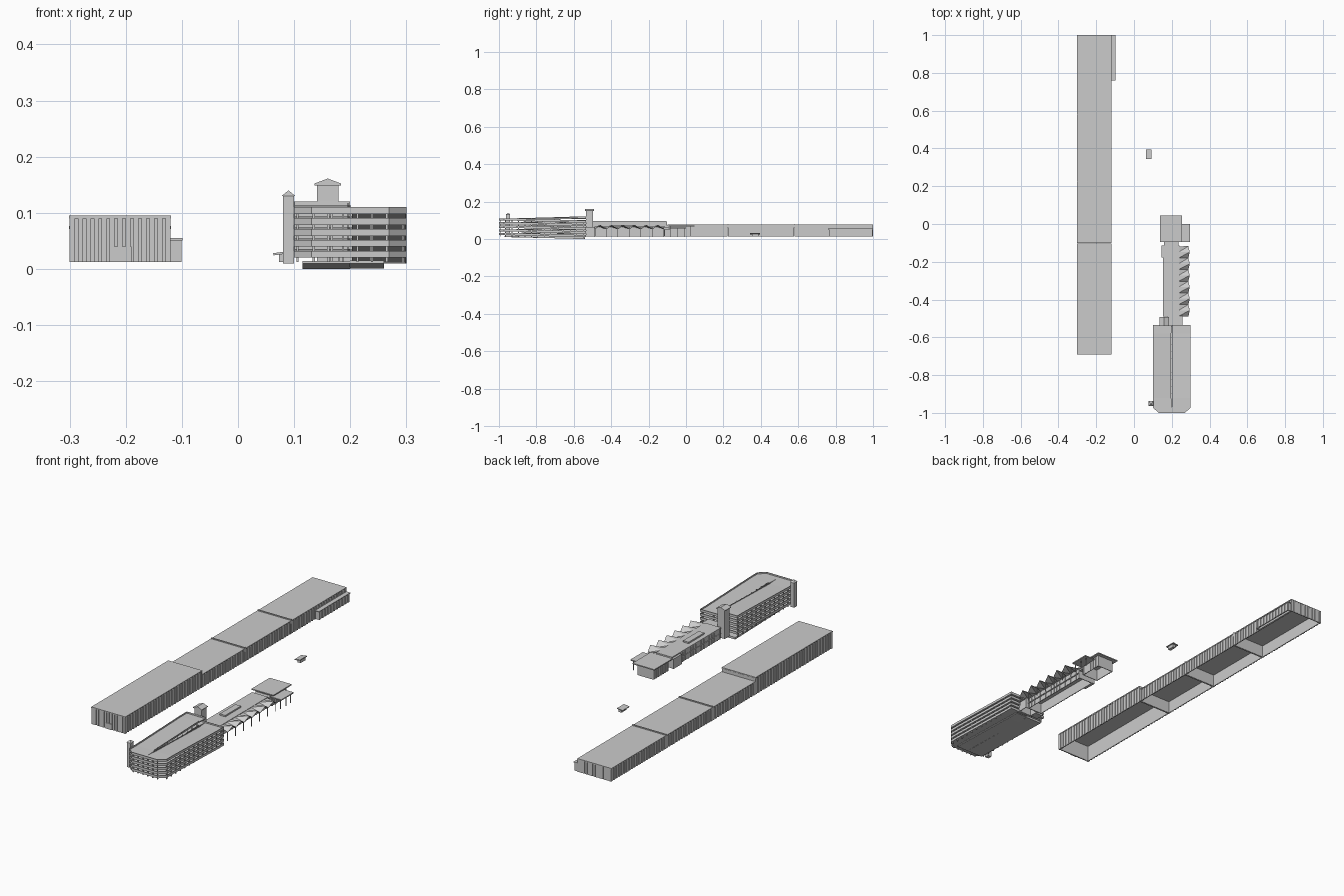
import bpy, bmesh
from mathutils import Vector

if "Cube" in bpy.data.objects:
    bpy.data.objects.remove(bpy.data.objects["Cube"])


def mesh_object(name, verts, faces, thickness=0.0):
    me = bpy.data.meshes.new(name)
    me.from_pydata(verts, [], faces)
    bm = bmesh.new()
    bm.from_mesh(me)
    bmesh.ops.recalc_face_normals(bm, faces=bm.faces)
    bm.to_mesh(me)
    bm.free()
    ob = bpy.data.objects.new(name, me)
    bpy.context.collection.objects.link(ob)
    if thickness:
        m = ob.modifiers.new("Solidify", 'SOLIDIFY')
        m.thickness = thickness
        m.offset = 0
    return ob


def boxes(name, items):
    """One object from boxes given as (x0, x1, y0, y1, z0, z1)."""
    v, f = [], []
    for x0, x1, y0, y1, z0, z1 in items:
        n = len(v)
        v += [(x, y, z) for x in (x0, x1) for y in (y0, y1) for z in (z0, z1)]
        f += [[n + i for i in q] for q in ((0, 1, 3, 2), (4, 6, 7, 5), (0, 4, 5, 1),
                                           (2, 3, 7, 6), (0, 2, 6, 4), (1, 5, 7, 3))]
    return mesh_object(name, v, f)


def walls(name, x0, x1, y0, y1, z0, z1, t=0.003):
    """Four walls, open at the bottom."""
    return boxes(name, [(x0, x0 + t, y0, y1, z0, z1), (x1 - t, x1, y0, y1, z0, z1),
                        (x0 + t, x1 - t, y0, y0 + t, z0, z1), (x0 + t, x1 - t, y1 - t, y1, z0, z1)])


def loft(name, rings):
    """Solid lofted through rings (x0, x1, y, z0, z1)."""
    v, f = [], []
    for x0, x1, y, z0, z1 in rings:
        v += [(x0, y, z0), (x1, y, z0), (x1, y, z1), (x0, y, z1)]
    for i in range(len(rings) - 1):
        f += [[4 * i + j, 4 * i + (j + 1) % 4, 4 * i + 4 + (j + 1) % 4, 4 * i + 4 + j] for j in range(4)]
    f += [[0, 1, 2, 3], [len(v) - 4 + j for j in range(4)]]
    return mesh_object(name, v, f)


def ribbon(name, path, height, thickness):
    """Upright wall following a path of bottom points."""
    n = len(path)
    v = list(path) + [(x, y, z + height) for x, y, z in path]
    return mesh_object(name, v, [[i, i + 1, n + i + 1, n + i] for i in range(n - 1)], thickness)


def steps(a, b, n):
    return [a + (b - a) * i / n for i in range(n + 1)]


# Long hall: four sections, pilasters and roofs
HX0, HX1, G = -0.30, -0.12, 0.012
cuts = [-0.69, -0.10, 0.225, 0.58, 1.0]
pil = []
for i in range(4):
    a, b = cuts[i], cuts[i + 1]
    top = 0.095 if i == 0 else 0.076
    walls(f"hall_walls_{i}", HX0 + 0.003, HX1 - 0.003, a + 0.003 * (i == 0), b - 0.002, G, top - 0.004)
    boxes(f"hall_roof_{i}", [(HX0 - 0.001, HX1 + 0.001, a - 0.001 * (i == 0), b - 0.003 * (i < 3), top - 0.005, top)])
    for k, y in enumerate(steps(a + 0.006, b - 0.008, round((b - a) / 0.02))):
        w = 0.009 if k % 5 else 0.014
        for x in (HX0, HX1 - 0.003):
            pil.append((x, x + 0.003, y - w / 2, y + w / 2, G, top - 0.005))
for x in steps(HX0 + 0.005, HX1 - 0.005, 12):
    for y, top in ((cuts[0], 0.09), (cuts[4] - 0.003, 0.071)):
        pil.append((x - 0.0045, x + 0.0045, y, y + 0.003, G, top))
boxes("hall_pilasters", pil)
boxes("hall_joints", [(HX0, HX1, y - 0.003, y + 0.002, 0.06, 0.081) for y in cuts[2:4]])
boxes("hall_front_door", [(-0.225, -0.19, -0.692, -0.687, G, 0.04)])

# Low annex on the hall
walls("annex_walls", HX1, -0.103, 0.765, 0.997, G, 0.051)
boxes("annex_roof", [(HX1, -0.099, 0.76, 1.0, 0.051, 0.055)])
boxes("annex_pilasters", [(-0.103, -0.1005, y - 0.005, y + 0.005, G, 0.051) for y in steps(0.772, 0.99, 10)])

# Parking garage: two mirrored halves of sloping decks round a centre slot
CX, PITCH = 0.20, 0.0195
for side, label in ((-1, "left"), (1, "right")):
    rise = -0.01 * side
    for k in range(5):
        zf = 0.098 - k * PITCH
        zb = zf + rise
        rows = [(0.07, -1.0, zf), (0.10, -0.972, zf), (0.10, -0.92, zf), (0.10, -0.58, zb), (0.10, -0.535, zb)]
        rings = []
        for j, (w, y, z) in enumerate(rows):
            inner = 0.003 if 1 < j < 4 else 0.0
            rings.append((CX + side * inner, CX + side * (w - 0.001), y + 0.001 * (j == 0), z + 0.001, z + 0.005))
        loft(f"deck_{label}_{k}", rings)
        path = [(CX, -0.999, zf)] + [(CX + side * (w - 0.001), y + (0.001 if j == 0 else 0), z)
                                     for j, (w, y, z) in enumerate(rows)] + [(CX, -0.536, zb)]
        ribbon(f"parapet_{label}_{k}", path, 0.012, 0.002)
        ribbon(f"slot_kerb_{label}_{k}", [(CX + side * 0.004, -0.92, zf + 0.002), (CX + side * 0.004, -0.58, zb + 0.002)], 0.007, 0.0015)

# Garage columns
cols = []
for y in steps(-0.965, -0.55, 12):
    for x, zb, zt in ((0.104, 0.012, 0.1), (0.165, 0.012, 0.1), (0.235, 0.012, 0.088), (0.292, 0.010, 0.088)):
        cols.append((x, x + 0.004, y - 0.002, y + 0.002, zb, zt))
for x in steps(0.135, 0.265, 5):
    cols.append((x - 0.002, x + 0.002, -0.995, -0.991, 0.012, 0.1))
boxes("garage_columns", cols)
boxes("roof_lamp_posts", [(CX - 0.001, CX + 0.001, y, y + 0.002, 0.095, 0.113) for y in steps(-0.9, -0.6, 8)])

# Garage base slab and core
loft("garage_base_right", [(CX, 0.26, -0.97, 0.010, 0.015), (CX, 0.26, -0.92, 0.010, 0.015),
                           (CX, 0.26, -0.60, 0.001, 0.006), (CX, 0.26, -0.54, 0.001, 0.006)])
loft("garage_base_left", [(0.115, CX, -0.97, 0.010, 0.014), (0.115, CX, -0.54, 0.000, 0.010)])
ribbon("garage_base_wall", [(0.255, -0.965, 0.013), (0.255, -0.60, 0.006), (0.255, -0.545, 0.005)], 0.009, 0.002)

# Corner stair tower with pyramid cap
boxes("stair_tower", [(0.08, 0.10, -0.962, -0.940, 0.01, 0.130)])
cap = [(0.078, -0.964, 0.130), (0.102, -0.964, 0.130), (0.102, -0.938, 0.130), (0.078, -0.938, 0.130), (0.09, -0.951, 0.140)]
mesh_object("stair_tower_cap", cap, [[0, 1, 4], [1, 2, 4], [2, 3, 4], [3, 0, 4], [3, 2, 1, 0]])

# Lift tower with gable roof
boxes("lift_tower", [(0.141, 0.179, -0.535, -0.497, G, 0.150)])
gable = [(x, y, z) for y in (-0.539, -0.493) for x, z in ((0.136, 0.149), (0.136, 0.152), (0.16, 0.161), (0.184, 0.152), (0.184, 0.149))]
mesh_object("lift_tower_roof", gable, [[0, 1, 2, 3, 4], [9, 8, 7, 6, 5]] + [[j, (j + 1) % 5, 5 + (j + 1) % 5, 5 + j] for j in range(5)])

# Link between garage and terminal
walls("link_walls", 0.18, 0.25, -0.535, -0.485, G, 0.058)
boxes("link_roof", [(0.178, 0.256, -0.537, -0.485, 0.058, 0.063)])

# Terminal body
walls("terminal_walls", 0.157, 0.235, -0.487, -0.115, G, 0.062)
boxes("terminal_roof", [(0.154, 0.240, -0.489, -0.113, 0.062, 0.067)])
boxes("terminal_roof_box", [(0.175, 0.205, -0.39, -0.27, 0.067, 0.074)])
boxes("terminal_side_bay", [(0.146, 0.157, -0.178, -0.113, G, 0.06)])
boxes("terminal_pilasters", [(x, x + 0.002, y, y + 0.005, G, 0.062)
                             for x in (0.155, 0.235) for y in steps(-0.485, -0.122, 18)])
boxes("terminal_ledge", [(0.154, 0.157, -0.487, -0.115, 0.036, 0.040), (0.235, 0.240, -0.487, -0.115, 0.036, 0.040)])

# Folded canopy with posts
N, Y0, Y1 = 6, -0.488, -0.118
v, f, posts = [], [], []
for i, y in enumerate(steps(Y0, Y1, 2 * N)):
    peak = i % 2
    v += [(0.236, y, 0.064), (0.295 if peak else 0.288, y, 0.074 if peak else 0.052)]
    if not peak:
        posts.append((0.283, 0.286, y - 0.0015, y + 0.0015, 0.010, 0.053))
for i in range(2 * N):
    a = 2 * i
    f += [[a, a + 1, a + 3], [a, a + 3, a + 2]]
mesh_object("folded_canopy", v, f, 0.002)
boxes("canopy_posts", posts)

# North pavilion with stepped roofs
boxes("pavilion_link", [(0.158, 0.236, -0.115, -0.085, 0.05, 0.060)])
walls("pavilion_walls", 0.155, 0.24, -0.085, 0.028, G, 0.067)
boxes("pavilion_roof", [(0.138, 0.255, -0.094, 0.045, 0.067, 0.072)])
boxes("pavilion_lower_roof", [(0.24, 0.297, -0.094, 0.001, 0.056, 0.061)])
boxes("pavilion_pilasters", [(x, x + 0.002, y, y + 0.006, G, 0.067)
                             for x in (0.153, 0.24) for y in steps(-0.084, 0.02, 6)])
boxes("pavilion_posts", [(0.285, 0.288, y, y + 0.003, 0.010, 0.056) for y in (-0.085, -0.045, -0.008)])

# Small kiosk
boxes("kiosk_body", [(0.073, 0.088, 0.352, 0.388, 0.012, 0.028)])
kr = [(0.063, 0.343, 0.026), (0.092, 0.343, 0.030), (0.092, 0.395, 0.030), (0.063, 0.395, 0.026)]
mesh_object("kiosk_roof", kr, [[0, 1, 2, 3]], 0.004)
